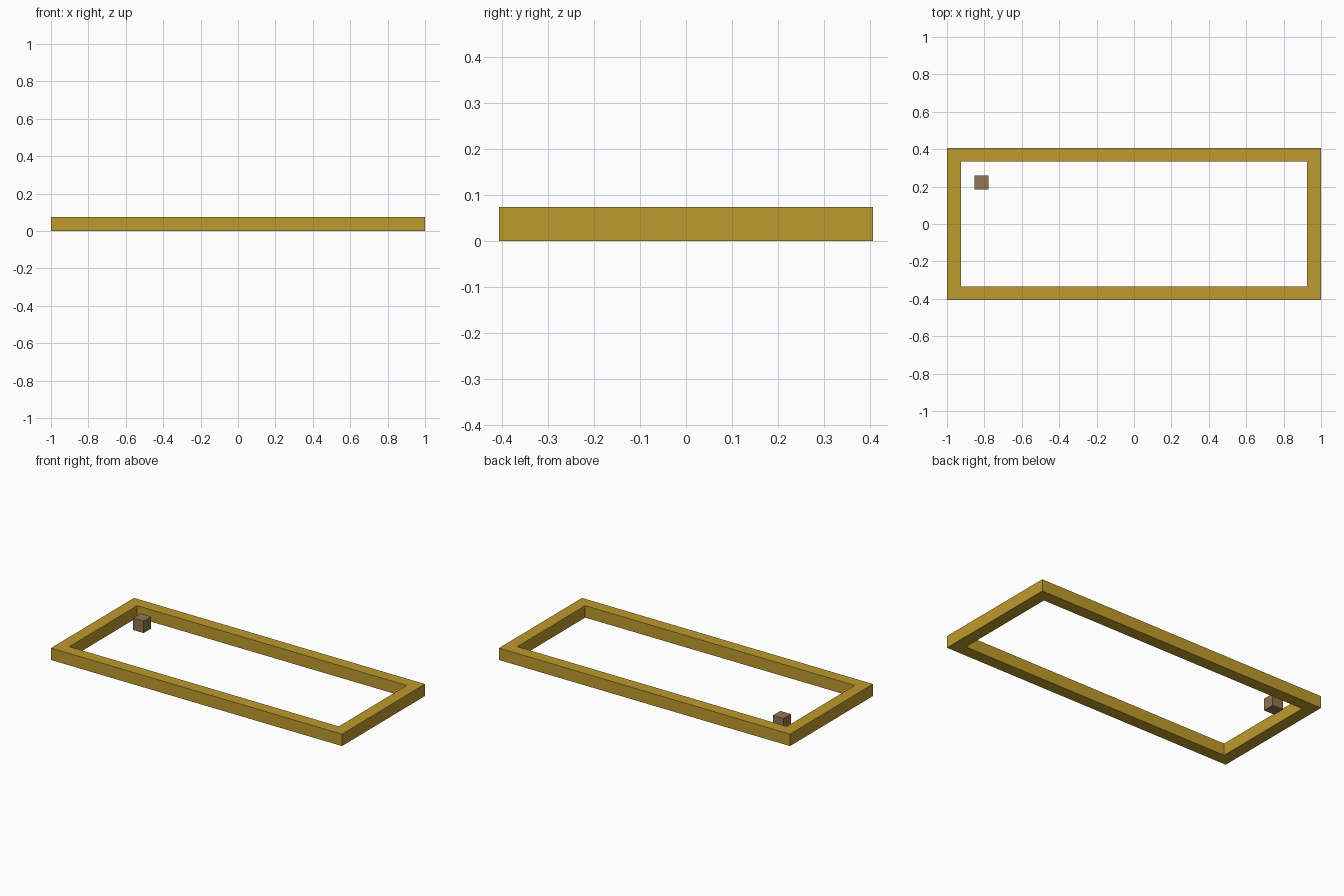
import bpy
import bmesh

default = bpy.data.objects.get("Cube")
if default:
    bpy.data.objects.remove(default, do_unlink=True)

UNIT = 2 / 27  # bar width and height
HALF_X, HALF_Y = 1.0, 5.5 * UNIT


def make_material(name, rgb):
    mat = bpy.data.materials.new(name)
    mat.use_nodes = True
    color = (*rgb, 1)
    mat.diffuse_color = color
    mat.node_tree.nodes["Principled BSDF"].inputs["Base Color"].default_value = color
    return mat


def add_object(name, bm, mat):
    bmesh.ops.recalc_face_normals(bm, faces=bm.faces)
    mesh = bpy.data.meshes.new(name)
    bm.to_mesh(mesh)
    bm.free()
    mesh.materials.append(mat)
    obj = bpy.data.objects.new(name, mesh)
    bpy.context.collection.objects.link(obj)
    return obj


gold = make_material("gold", (0.515, 0.328, 0.026))
brown = make_material("brown", (0.292, 0.178, 0.084))

# Rectangular border: four mitred corners, each a square section
bm = bmesh.new()
corners = []
for sx, sy in ((-1, -1), (1, -1), (1, 1), (-1, 1)):
    corners.append([
        bm.verts.new((sx * (HALF_X - inset), sy * (HALF_Y - inset), z))
        for inset, z in ((0, 0), (0, UNIT), (UNIT, UNIT), (UNIT, 0))
    ])
for i in range(4):
    a, b = corners[i], corners[(i + 1) % 4]
    for j in range(4):
        k = (j + 1) % 4
        bm.faces.new((a[j], b[j], b[k], a[k]))
add_object("border_frame", bm, gold)

# Small loose block near the back right corner
bm = bmesh.new()
bmesh.ops.create_cube(bm, size=UNIT)
block = add_object("small_block", bm, brown)
block.location = (-11 * UNIT, 3 * UNIT, UNIT / 2)
